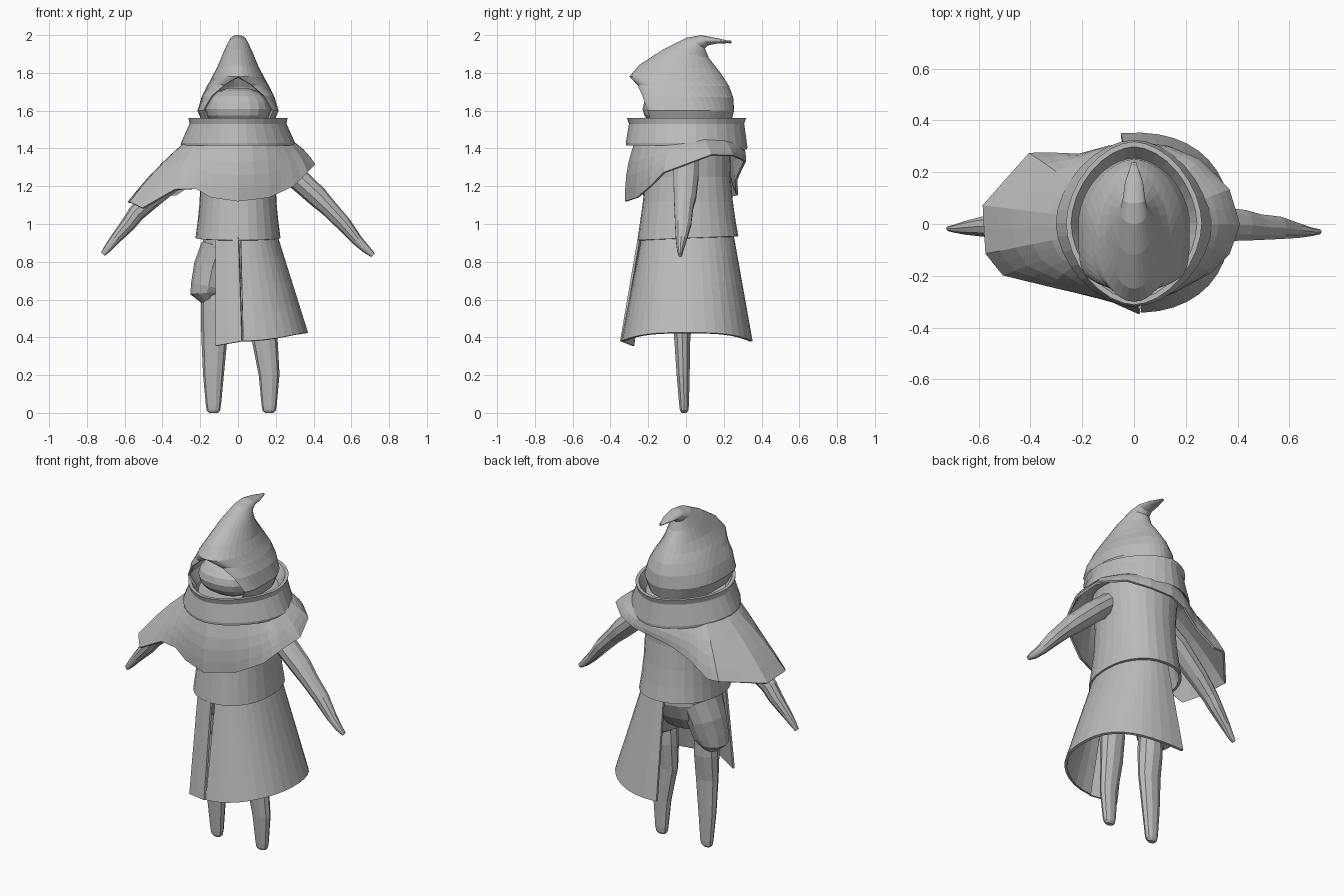
import bpy, math
from mathutils import Vector as V

if "Cube" in bpy.data.objects:
    bpy.data.objects.remove(bpy.data.objects["Cube"])

grey = bpy.data.materials.new("plain_grey")
grey.use_nodes = True
colour = (0.5, 0.5, 0.5, 1)
grey.diffuse_color = colour
grey.node_tree.nodes["Principled BSDF"].inputs["Base Color"].default_value = colour


def loft(name, rings, closed=True, cap=False, thick=0):
    """Skin a list of equally long rings of points."""
    n = len(rings[0])
    verts = [p for r in rings for p in r]
    faces = []
    for i in range(len(rings) - 1):
        for j in range(n if closed else n - 1):
            k = (j + 1) % n
            faces.append((i * n + j, i * n + k, (i + 1) * n + k, (i + 1) * n + j))
    if cap:
        faces += [tuple(reversed(range(n))), tuple(range(len(verts) - n, len(verts)))]
    mesh = bpy.data.meshes.new(name)
    mesh.from_pydata(verts, [], faces)
    mesh.materials.append(grey)
    obj = bpy.data.objects.new(name, mesh)
    bpy.context.collection.objects.link(obj)
    if thick:
        mod = obj.modifiers.new("thickness", "SOLIDIFY")
        mod.thickness = thick
        mod.offset = -1
    return obj


def power(v, p):
    return math.copysign(abs(v) ** p, v)


def oval(a, rx, ry, z, yc=0, p=1):
    return V((rx * power(math.cos(a), p), yc + ry * power(math.sin(a), p), z))


def turn(n, start=0, end=math.tau):
    return [start + (end - start) * i / n for i in range(n)]


def limb(name, spine, sides=10):
    """Tapered tube through (x, y, z, in-plane radius, depth radius)."""
    pts = [V(s[:3]) for s in spine]
    rings = []
    for i, s in enumerate(spine):
        d = pts[min(i + 1, len(pts) - 1)] - pts[max(i - 1, 0)]
        side = d.cross(V((0, 1, 0))).normalized()
        rings.append([pts[i] + side * s[3] * math.cos(a) + V((0, 1, 0)) * s[4] * math.sin(a)
                      for a in turn(sides)])
    return loft(name, rings, cap=True)


# Torso tunic, open at the hem
rings = []
for z, rx, ry in ((0.925, .225, .267), (1.02, .213, .252), (1.12, .203, .238),
                  (1.25, .2, .225), (1.45, .22, .23)):
    ring = [oval(a, rx, ry, z, .01, .92) for a in turn(28)]
    for p in ring:
        p.z += .04 * p.y * (z < 1)
    rings.append(ring)
loft("tunic", rings, thick=.015)

# Half skirt wrapped around the left side
angles = turn(20, math.radians(-87), math.radians(96)) + [math.radians(96)]
waist = [oval(a, .2, .238, .97, .01, .9) for a in angles]
hem = [oval(a, .372, .348, .425 - .045 * abs(math.sin(a)) ** 3, .005, .88) for a in angles]
loft("skirt", [[w.lerp(h, t / 4) for w, h in zip(waist, hem)] for t in range(5)],
     closed=False, thick=-.015)

# Overlapping front flap of the skirt
top = [V((-.12, -.2, .96)), V((-.06, -.23, .96)), V((.0, -.25, .96))]
low = [V((-.12, -.285, .355)), V((-.05, -.318, .368)), V((.02, -.349, .38))]
loft("skirt_flap", [top, low], closed=False, thick=-.012)

# Breeches
loft("breeches_seat", [[oval(a, rx, ry, z) for a in turn(16)] for z, rx, ry in
     ((1.0, .17, .19), (.88, .19, .19), (.79, .19, .15), (.71, .13, .09))], cap=True)
for side, name in ((-1, "right"), (1, "left")):
    limb(name + "_breeches_leg", [(side * .1, 0, .88, .095, .15), (side * .135, 0, .77, .1, .125),
         (side * .155, -.01, .67, .095, .105), (side * .165, -.01, .635, .088, .09),
         (side * .15, -.01, .605, .05, .06)], 12)

# Legs
for name, foot, knee in (("right_leg", -.13, -.125), ("left_leg", .165, .14)):
    limb(name, [(knee, -.015, .72, .06, .06), (knee, -.015, .55, .072, .062),
                (knee, -.02, .4, .069, .045), (foot, -.015, .2, .055, .036),
                (foot, -.01, .04, .04, .027), (foot, -.01, .012, .035, .023),
                (foot, -.01, 0, .022, .014)])

# Arms
limb("left_arm", [(.16, 0, 1.37, .06, .07), (.3, 0, 1.255, .06, .07),
     (.42, -.005, 1.145, .056, .062), (.48, -.012, 1.085, .046, .052),
     (.56, -.015, 1.0, .04, .045), (.63, -.025, .915, .029, .03),
     (.68, -.03, .865, .022, .018), (.715, -.03, .835, .013, .01)])
limb("right_arm", [(-.16, 0, 1.37, .06, .07), (-.3, 0, 1.27, .06, .07),
     (-.45, -.005, 1.14, .052, .058), (-.54, -.01, 1.055, .045, .045),
     (-.58, -.01, 1.0, .04, .04), (-.65, -.015, .92, .028, .027),
     (-.69, -.018, .87, .021, .016), (-.715, -.018, .84, .013, .01)])

# Mantle: short on the left, draped over the arm on the right
edge = [V(p) for p in (
    (.40, 0, 1.31), (.36, -.11, 1.27), (.29, -.18, 1.2), (.16, -.25, 1.14), (0, -.31, 1.12),
    (-.14, -.275, 1.14), (-.22, -.255, 1.185), (-.33, -.23, 1.18), (-.5, -.19, 1.08),
    (-.565, -.11, 1.11), (-.575, .07, 1.11), (-.4, .265, 1.15), (-.33, .265, 1.15),
    (-.21, .26, 1.23), (-.1, .29, 1.3), (0, .305, 1.33), (.13, .29, 1.34),
    (.25, .24, 1.36), (.36, .13, 1.36))]
mantle_hem = [b.lerp(edge[(i + 1) % len(edge)], t / 2) for i, b in enumerate(edge) for t in (0, 1)]
rows = []
for t in (0, .2, .4, .6, .8, 1):
    row = []
    for h in mantle_hem:
        start = oval(math.atan2(h.y / .25, h.x / .235), .235, .25, 1.46)
        out = V((h.x, h.y, 0)).normalized()
        row.append(start.lerp(h, t) + out * .02 * math.sin(math.pi * t))
    rows.append(row)
loft("mantle", rows, thick=-.012)

# Standing collar with a sunken inside
rings = []
for z, rx, ry in ((1.45, .24, .25), (1.415, .3, .32), (1.43, .302, .322), (1.53, .257, .305),
                  (1.56, .262, .315), (1.56, .243, .295), (1.5, .21, .25)):
    ring = [oval(a, rx, ry, z, .003, 1.12) for a in turn(32)]
    for p in ring:
        p.z -= .02 * max(p.y, 0) / .3 * (z < 1.44)
    rings.append(ring)
loft("collar", rings, cap=True)

# Hood: front y, z, back y, z, half width, opening in degrees, front roundness
rings = []
for fy, fz, by, bz, w, gap, p in (
        (-.215, 1.53, .235, 1.53, .185, 44, .5), (-.245, 1.6, .255, 1.6, .215, 47, .47),
        (-.255, 1.68, .25, 1.67, .192, 33, .55), (-.265, 1.735, .228, 1.73, .163, 18, .7),
        (-.3, 1.78, .2, 1.775, .138, 0, .95), (-.25, 1.84, .168, 1.82, .11, 0, 1.05),
        (-.12, 1.925, .12, 1.88, .08, 0, 1.05), (0, 1.985, .1, 1.93, .053, 0, 1),
        (.08, 2.0, .115, 1.945, .043, 0, 1), (.16, 1.985, .16, 1.955, .035, 0, 1),
        (.24, 1.967, .24, 1.958, .008, 0, 1)):
    ring = []
    for i in range(33):
        a = math.radians(gap + (360 - 2 * gap) * i / 32)
        q = p if math.cos(a) > 0 else 1.1
        f = (1 + power(math.cos(a), q)) / 2
        ring.append(V((w * power(math.sin(a), q), by + (fy - by) * f, bz + (fz - bz) * f)))
    rings.append(ring)
loft("hood", rings, closed=False, thick=.012)

# Masked face inside the hood
rings = []
for i in range(1, 10):
    b = math.pi * (i / 10 - .5)
    rings.append([oval(a, .175 * math.cos(b), .185 * math.cos(b), 1.61 + .115 * math.sin(b),
                       -.045, .85) for a in turn(20)])
loft("face", rings, cap=True)
